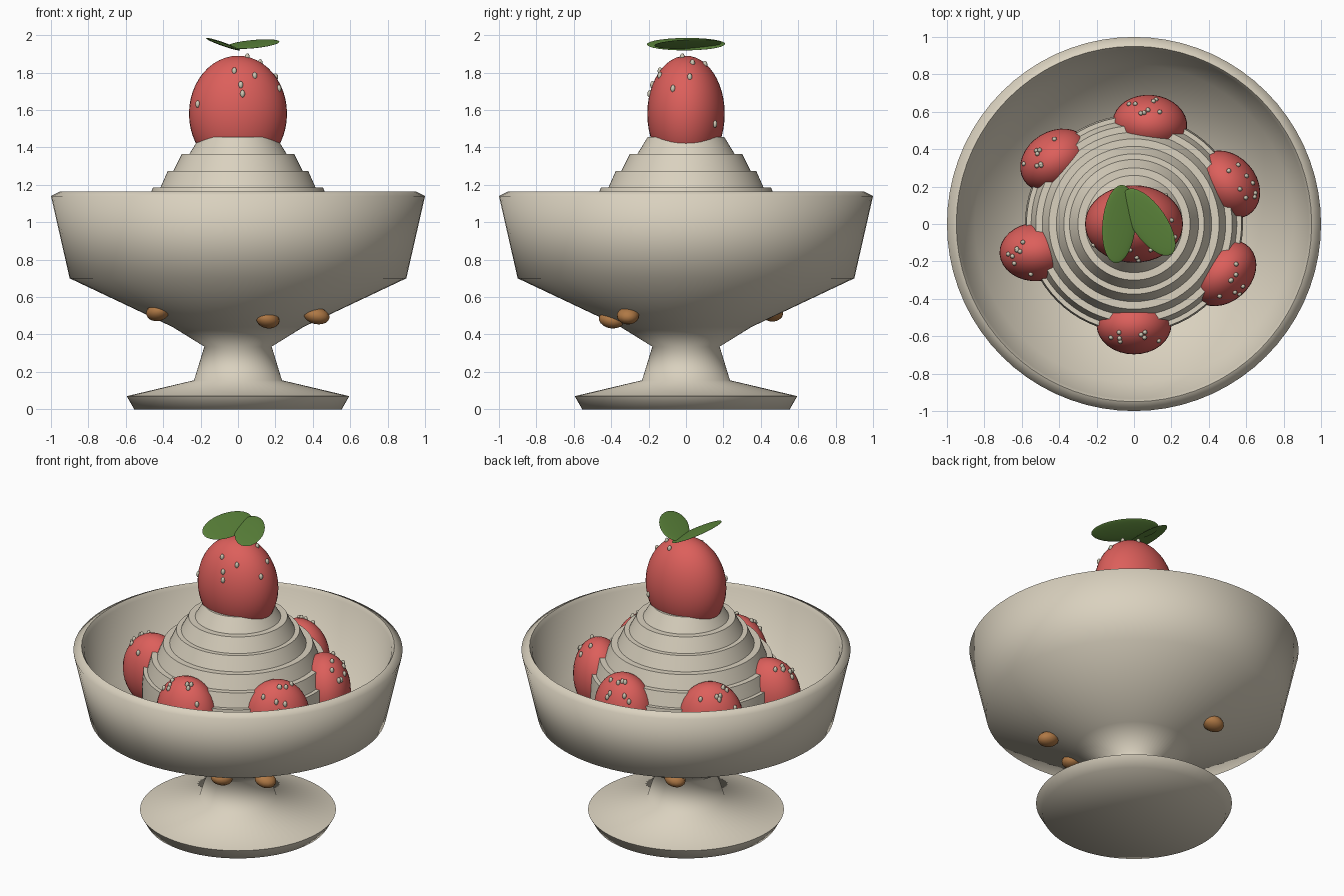
import bpy, bmesh, math, random
from mathutils import Vector, Matrix, Euler

random.seed(4)
cube = bpy.data.objects.get("Cube")
if cube:
    bpy.data.objects.remove(cube, do_unlink=True)


def material(name, rgb):
    mat = bpy.data.materials.new(name)
    mat.use_nodes = True
    color = (*rgb, 1)
    mat.diffuse_color = color
    mat.node_tree.nodes["Principled BSDF"].inputs["Base Color"].default_value = color
    return mat


CREAM = material("cream", (0.70, 0.64, 0.52))
RED = material("berry red", (0.72, 0.115, 0.105))
GREEN = material("leaf green", (0.11, 0.24, 0.045))
BROWN = material("nut brown", (0.43, 0.19, 0.06))
SEED = material("pale seed", (0.62, 0.58, 0.46))


def finish(bm, name, mat, angle):
    bmesh.ops.recalc_face_normals(bm, faces=bm.faces)
    mesh = bpy.data.meshes.new(name)
    bm.to_mesh(mesh)
    bm.free()
    mesh.materials.append(mat)
    obj = bpy.data.objects.new(name, mesh)
    bpy.context.collection.objects.link(obj)
    bpy.ops.object.select_all(action="DESELECT")
    obj.select_set(True)
    bpy.context.view_layer.objects.active = obj
    bpy.ops.object.shade_smooth_by_angle(angle=math.radians(angle))
    return obj


def lathe(name, profile, mat, angle, steps=72):
    bm = bmesh.new()
    verts = [bm.verts.new((r, 0, z)) for r, z in profile]
    edges = [bm.edges.new(pair) for pair in zip(verts, verts[1:])]
    bmesh.ops.spin(bm, geom=verts + edges, cent=(0, 0, 0), axis=(0, 0, 1),
                   angle=math.tau, steps=steps)
    bmesh.ops.remove_doubles(bm, verts=bm.verts, dist=0.0005)
    return finish(bm, name, mat, angle)


def placed(loc, rot, size):
    return (Matrix.Translation(loc) @ Euler(rot).to_matrix().to_4x4()
            @ Matrix.Diagonal((*size, 1)))


def ellipsoid(name, matrix, mat, u=32, v=20):
    bm = bmesh.new()
    bmesh.ops.create_uvsphere(bm, u_segments=u, v_segments=v, radius=1, matrix=matrix)
    return finish(bm, name, mat, 60)


def add_seeds(name, berry, directions):
    # One mesh of small grains lying on the berry skin
    bm = bmesh.new()
    for d in directions:
        spot = berry @ Vector(d).normalized()
        bmesh.ops.create_uvsphere(bm, u_segments=8, v_segments=6, radius=1,
                                  matrix=placed(spot, (0, 0, 0), (0.013, 0.013, 0.02)))
    finish(bm, name, SEED, 60)


# Footed bowl, outside from the foot up and then down the inside
lathe("bowl", [
    (0, 0), (0.555, 0), (0.595, 0.07), (0.235, 0.155), (0.18, 0.335),
    (0.35, 0.44), (0.9, 0.7), (1, 1.14), (0.95, 1.165),
    (0.935, 1.14), (0.85, 0.74), (0.35, 0.5), (0, 0.47)], CREAM, 80)

# Stepped tower of cream
tiers = [(0.205, 0.26), (0.3, 0.345), (0.375, 0.415), (0.455, 0.49),
         (0.525, 0.55), (0.575, 0.583)]
tower = [(0, 1.455)]
for i, (top, bottom) in enumerate(tiers):
    z = 1.455 - 0.09 * i
    tower += [(top, z), (bottom, z - 0.09)]
tower += [(0.583, 0.6), (0, 0.55)]
lathe("cream_tower", tower, CREAM, 35)

# Large berry on top
top_berry = placed((0, 0, 1.58), (0, 0, 0), (0.262, 0.207, 0.31))
ellipsoid("top_berry", top_berry, RED, 40, 24)
spots = [(-.02, -.14, 1.81), (.09, -.14, 1.785), (.015, -.18, 1.735), (.025, -.2, 1.69),
         (-.21, -.11, 1.63), (.05, -.02, 1.885), (.12, .035, 1.855), (.2, .02, 1.775),
         (.22, -.07, 1.715), (.05, .1, 1.84), (.17, .155, 1.525)]
add_seeds("top_berry_seeds", top_berry, [top_berry.inverted() @ Vector(p) for p in spots])

# Ring of berries: position angle and turn, in degrees
for i, (around, turn) in enumerate([(23, -48), (81, -5), (141, 32),
                                    (196, 3), (270, 0), (331, 42)]):
    a = math.radians(around)
    berry = placed((0.54 * math.cos(a), 0.54 * math.sin(a), 0.925),
                   (0, 0, math.radians(turn)), (0.2, 0.157, 0.235))
    ellipsoid(f"berry_{i + 1}", berry, RED)
    turned_back = a - math.radians(turn)
    dirs = []
    for _ in range(8):
        t = turned_back + random.uniform(-1.1, 1.1)
        dirs.append((math.cos(t), math.sin(t), random.uniform(0.4, 2.5)))
    add_seeds(f"berry_{i + 1}_seeds", berry, dirs)

# Two thin leaves, each tilted about its long axis
for name, loc, tilt, turn in [("left_leaf", (-0.08, 0, 1.952), 20, 85),
                              ("right_leaf", (0.08, 0.01, 1.952), 15, -55)]:
    ellipsoid(name, placed(loc, (math.radians(tilt), 0, math.radians(turn)),
                           (0.21, 0.095, 0.008)), GREEN)

# Nuts poking through the underside of the bowl
for i, (x, y, z) in enumerate([(.42, -.31, .5), (.16, -.4, .478),
                               (-.43, -.3, .517), (-.24, .46, .515)]):
    ellipsoid(f"nut_{i + 1}", placed((x, y, z), (0, 0.2, i), (0.07, 0.06, 0.045)),
              BROWN, 16, 10)
